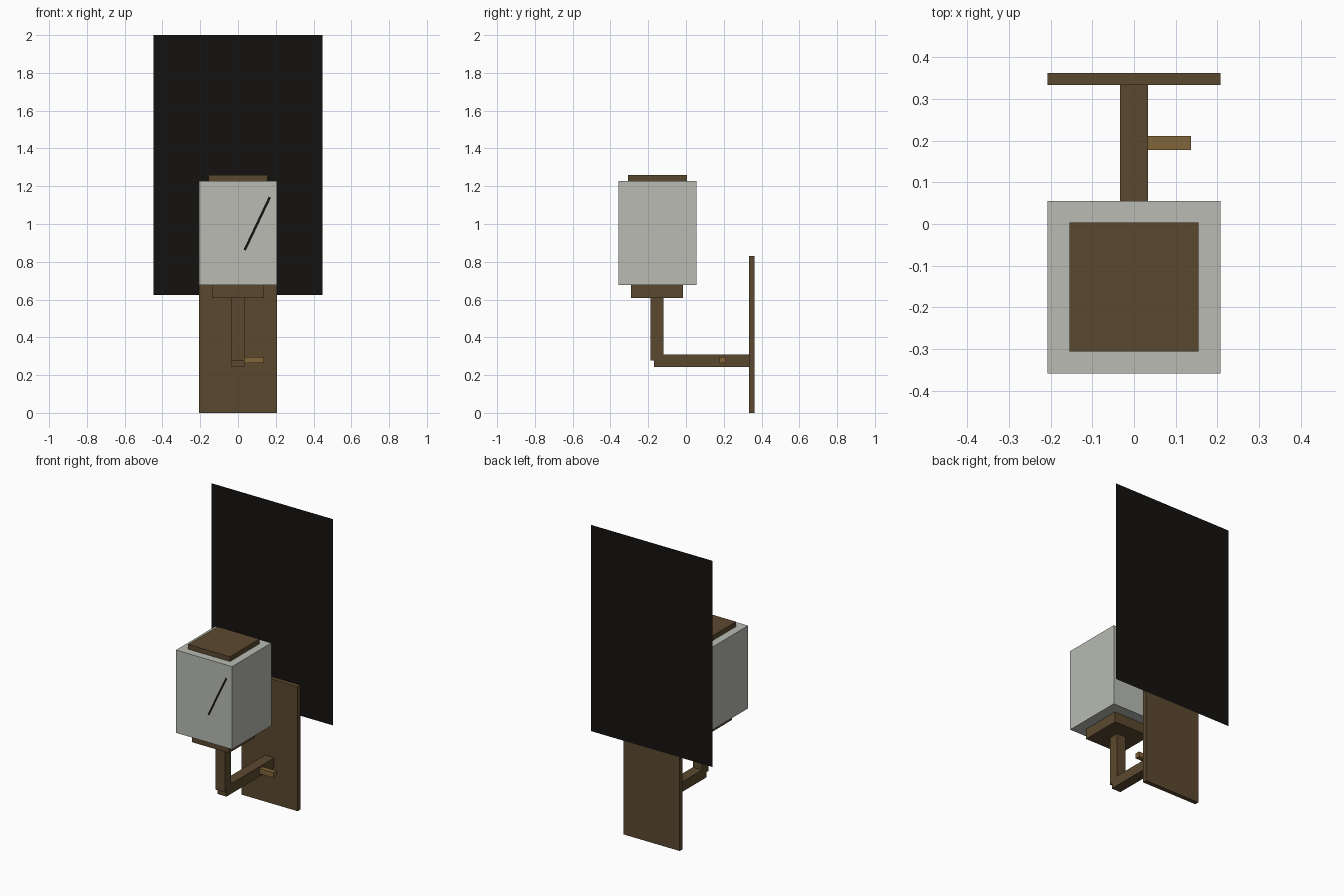
import bpy, math
from mathutils import Matrix

if "Cube" in bpy.data.objects:
    bpy.data.objects.remove(bpy.data.objects["Cube"])


def material(name, rgb):
    m = bpy.data.materials.new(name)
    m.diffuse_color = (*rgb, 1)
    m.use_nodes = True
    m.node_tree.nodes["Principled BSDF"].inputs["Base Color"].default_value = m.diffuse_color
    return m


WOOD = material("dark_wood", (0.105, 0.066, 0.028))
LIGHT_WOOD = material("light_wood", (0.22, 0.13, 0.042))
PAPER = material("paper", (0.48, 0.50, 0.45))
BLACK = material("black", (0.007, 0.006, 0.005))


def box(name, x, y, z, mat):
    """Box from its (low, high) range on each axis."""
    centre = [(a + b) / 2 for a, b in (x, y, z)]
    size = [b - a for a, b in (x, y, z)]
    bpy.ops.mesh.primitive_cube_add(size=1, location=centre)
    ob = bpy.context.object
    ob.name = name
    ob.data.transform(Matrix.Diagonal((*size, 1)))
    ob.data.materials.append(mat)
    return ob


def sheet(name, centre, width, height, mat, tilt=0):
    """Upright flat sheet facing -y, tilted about y."""
    bpy.ops.mesh.primitive_plane_add(size=1, location=centre)
    ob = bpy.context.object
    ob.name = name
    ob.data.transform(Matrix.Rotation(tilt, 4, 'Y')
                      @ Matrix.Rotation(math.pi / 2, 4, 'X')
                      @ Matrix.Diagonal((width, height, 1, 1)))
    ob.data.materials.append(mat)
    return ob


def sym(h):
    return (-h, h)


# Wall plate and the flat panel behind it
box("wall_plate", sym(0.207), (0.333, 0.362), (0, 0.83), WOOD)
sheet("back_panel", (0, 0.3625, 1.3125), 0.895, 1.375, BLACK)

# Bracket: arm, post and side peg
box("bracket_arm", sym(0.034), (-0.17, 0.333), (0.243, 0.31), WOOD)
box("bracket_post", sym(0.034), (-0.187, -0.12), (0.278, 0.607), WOOD)
box("side_peg", (0.034, 0.137), (0.178, 0.211), (0.263, 0.297), LIGHT_WOOD)

# Lantern with base and cap
box("lantern_base", sym(0.137), (-0.291, -0.016), (0.607, 0.676), WOOD)
box("lantern_body", sym(0.207), (-0.358, 0.055), (0.676, 1.228), PAPER)
box("lantern_cap", sym(0.155), (-0.306, 0.004), (1.228, 1.26), WOOD)

# Slanted stroke just in front of the lantern
sheet("lantern_stroke", (0.102, -0.3625, 1.002), 0.013, 0.31, BLACK,
      math.atan2(0.133, 0.28))
